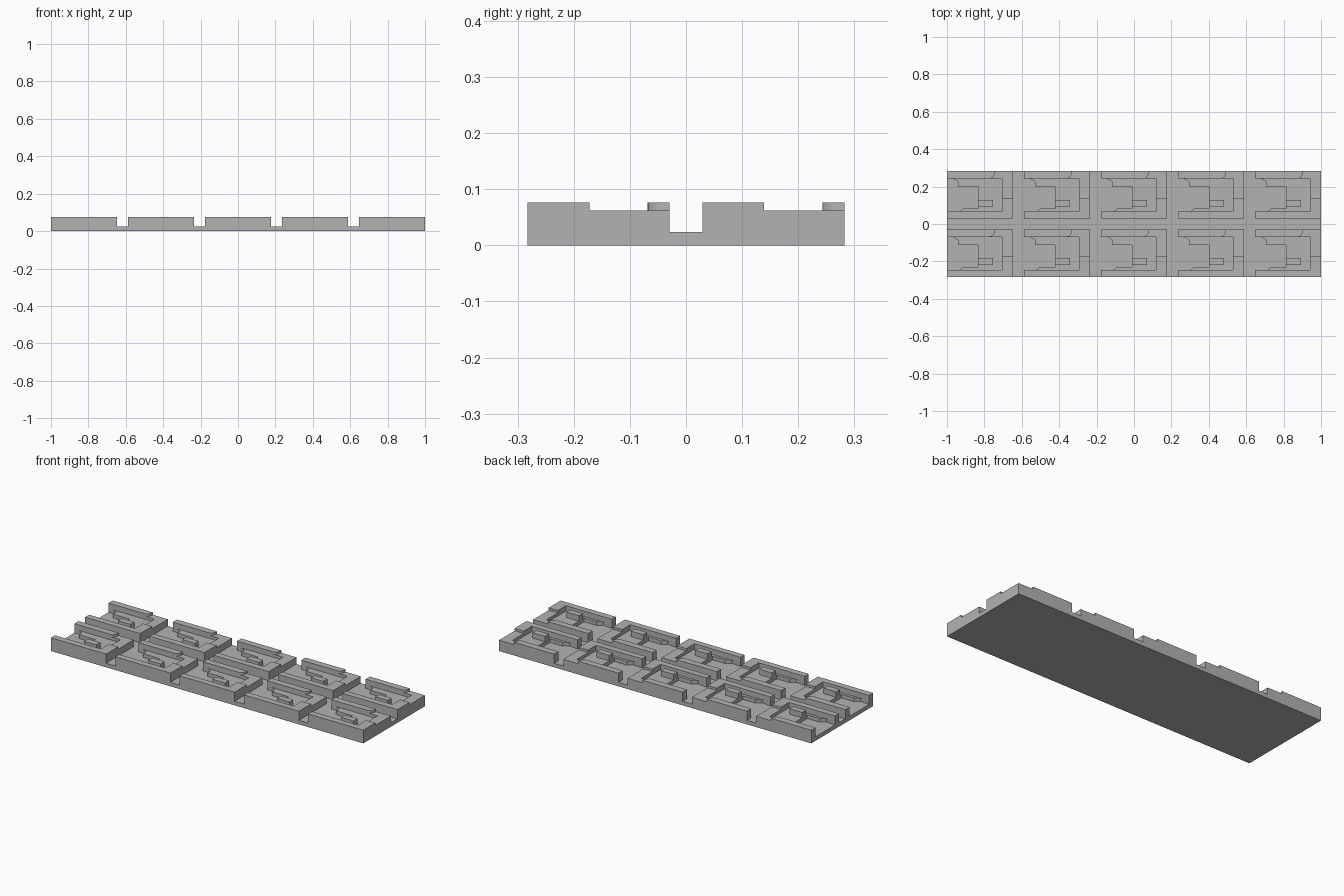
import bpy, bmesh, math

cube = bpy.data.objects.get("Cube")
if cube:
    bpy.data.objects.remove(cube, do_unlink=True)

grey = bpy.data.materials.new("plain grey")
grey.use_nodes = True
color = (0.45, 0.45, 0.45, 1)
grey.diffuse_color = color
grey.node_tree.nodes["Principled BSDF"].inputs["Base Color"].default_value = color

# Overall layout: five columns, two rows, one gap width between tiles
GAP = 1 / 17
W, D = 6 * GAP, 4.3 * GAP
DEPTH = 2 * D + GAP
BASE, FLOOR, RIM, TOP = 0.0235, 0.045, 0.0625, 0.0765
ORIGINS = [(-1 + c * (W + GAP), -DEPTH / 2 + r * (D + GAP))
           for r in range(2) for c in range(5)]


def prisms(name, outline, z0, z1, origins=ORIGINS):
    """Extrude one outline upward at every tile origin."""
    bm = bmesh.new()
    for ox, oy in origins:
        face = bm.faces.new([bm.verts.new((ox + x, oy + y, z0)) for x, y in outline])
        ext = bmesh.ops.extrude_face_region(bm, geom=[face], use_keep_orig=True)
        moved = [g for g in ext["geom"] if isinstance(g, bmesh.types.BMVert)]
        bmesh.ops.translate(bm, verts=moved, vec=(0, 0, z1 - z0))
    bmesh.ops.recalc_face_normals(bm, faces=bm.faces)
    mesh = bpy.data.meshes.new(name)
    bm.to_mesh(mesh)
    bm.free()
    mesh.materials.append(grey)
    obj = bpy.data.objects.new(name, mesh)
    bpy.context.collection.objects.link(obj)
    return obj


def rect(x0, y0, x1, y1):
    return [(x0, y0), (x1, y0), (x1, y1), (x0, y1)]


# Base plate
prisms("base_plate", rect(0, 0, 2, DEPTH), 0, BASE, [(-1, -DEPTH / 2)])

# Tile body, with a pocket open to the left end
FRONT, BACK, RIGHT = 0.037, 0.214, W - GAP
pocket = [(0, BACK), (0.03, BACK), (0.059, 0.198), (0.059, 0.171),
          (0.166, 0.171), (0.166, 0.053), (0.086, 0.053), (0.059, 0.03), (0, FRONT)]
prisms("tile_body", [(0, 0), (W, 0), (W, D), (0, D)] + pocket, BASE, FLOOR)

# Back and right rim
prisms("back_right_rim", [(W, FRONT), (W, D), (0, D), (0, BACK),
                          (RIGHT, BACK), (RIGHT, FRONT)], FLOOR, RIM)

# Front wall with its raised right corner
STEP = 0.11
prisms("front_wall", rect(0, 0, W, FRONT), FLOOR, TOP)
prisms("corner_step", rect(RIGHT, FRONT, W, STEP), RIM, TOP)

# Back rail with a rounded end
arc = [(0.23 + 0.027 * math.sin(a), D - (D - BACK) * math.cos(a))
       for a in (math.pi / 2 * i / 8 for i in range(9))]
prisms("back_rail", [(0, BACK)] + arc + [(0, D)], RIM, TOP)

# Small tongue beside the pocket
prisms("tongue", rect(0.166, 0.064, 0.246, 0.1), FLOOR, TOP)
